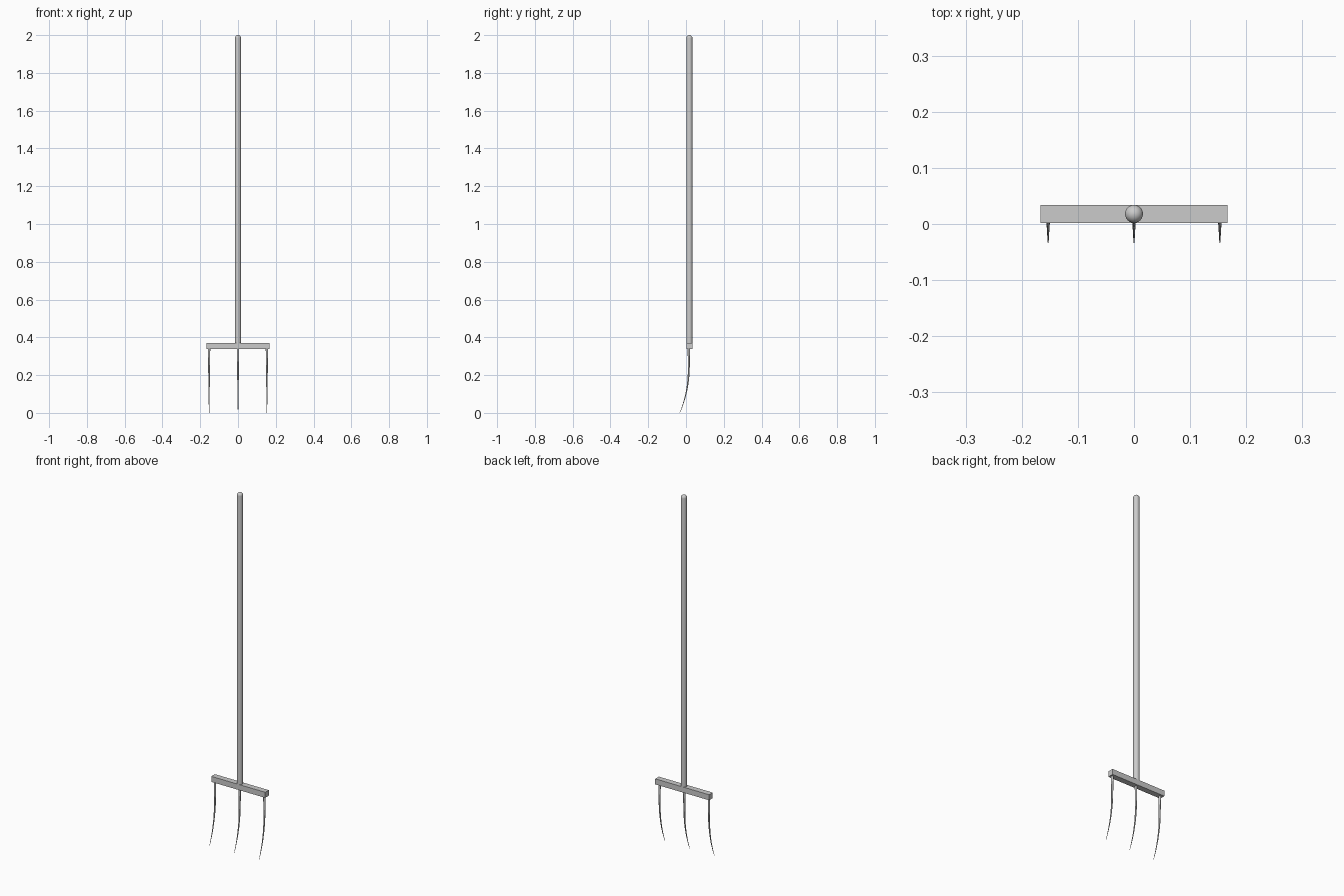
import bpy, bmesh, math

if "Cube" in bpy.data.objects:
    bpy.data.objects.remove(bpy.data.objects["Cube"])

AXIS_Y = 0.018      # handle and crossbar share this depth
R = 0.016           # handle radius


def finish(name, bm, smooth=False):
    bmesh.ops.recalc_face_normals(bm, faces=bm.faces[:])
    me = bpy.data.meshes.new(name)
    bm.to_mesh(me)
    bm.free()
    ob = bpy.data.objects.new(name, me)
    bpy.context.collection.objects.link(ob)
    if smooth:
        bpy.ops.object.select_all(action='DESELECT')
        ob.select_set(True)
        bpy.context.view_layer.objects.active = ob
        bpy.ops.object.shade_smooth_by_angle(angle=math.radians(40))
    return ob


def tube(name, stations, sides):
    """Loft circles given as (x, y, z, radius, tilt about x)."""
    bm = bmesh.new()
    rings = []
    for x, y, z, r, tilt in stations:
        ring = []
        for i in range(sides):
            a = 2 * math.pi * i / sides
            dy = r * math.sin(a)
            ring.append(bm.verts.new((x + r * math.cos(a),
                                      y + dy * math.cos(tilt),
                                      z + dy * math.sin(tilt))))
        rings.append(ring)
    for lo, hi in zip(rings, rings[1:]):
        for i in range(sides):
            j = (i + 1) % sides
            bm.faces.new((lo[i], lo[j], hi[j], hi[i]))
    bm.faces.new(rings[0])
    bm.faces.new(rings[-1])
    return finish(name, bm, True)


# handle: long round pole with a domed top
pole = [(0, AXIS_Y, 0.355, R, 0)]
for k in range(9):
    a = math.radians(88) * k / 8
    pole.append((0, AXIS_Y, 2.0 - R + R * math.sin(a), R * math.cos(a), 0))
tube("handle", pole, 24)

# crossbar: plain rectangular beam
bm = bmesh.new()
bmesh.ops.create_cube(bm, size=1)
for v in bm.verts:
    v.co = (v.co.x * 0.334, AXIS_Y + v.co.y * 0.032, 0.355 + v.co.z * 0.031)
finish("crossbar", bm)

# tines: straight at the top, sweeping forward to a point
STEPS = 16
for name, x in (("left_tine", -0.153), ("middle_tine", 0), ("right_tine", 0.153)):
    path = []
    for k in range(STEPS + 1):
        z = 0.345 * (1 - k / STEPS)
        d = max(0, 0.25 - z) / 0.25
        y = 0.015 - 0.048 * d ** 2.2
        slope = 0.048 * 2.2 * d ** 1.2 / 0.25
        r = 0.0008 + 0.0055 * (z / 0.345) ** 0.8
        path.append((x, y, z, r, -math.atan(slope)))
    tube(name, path, 12)
